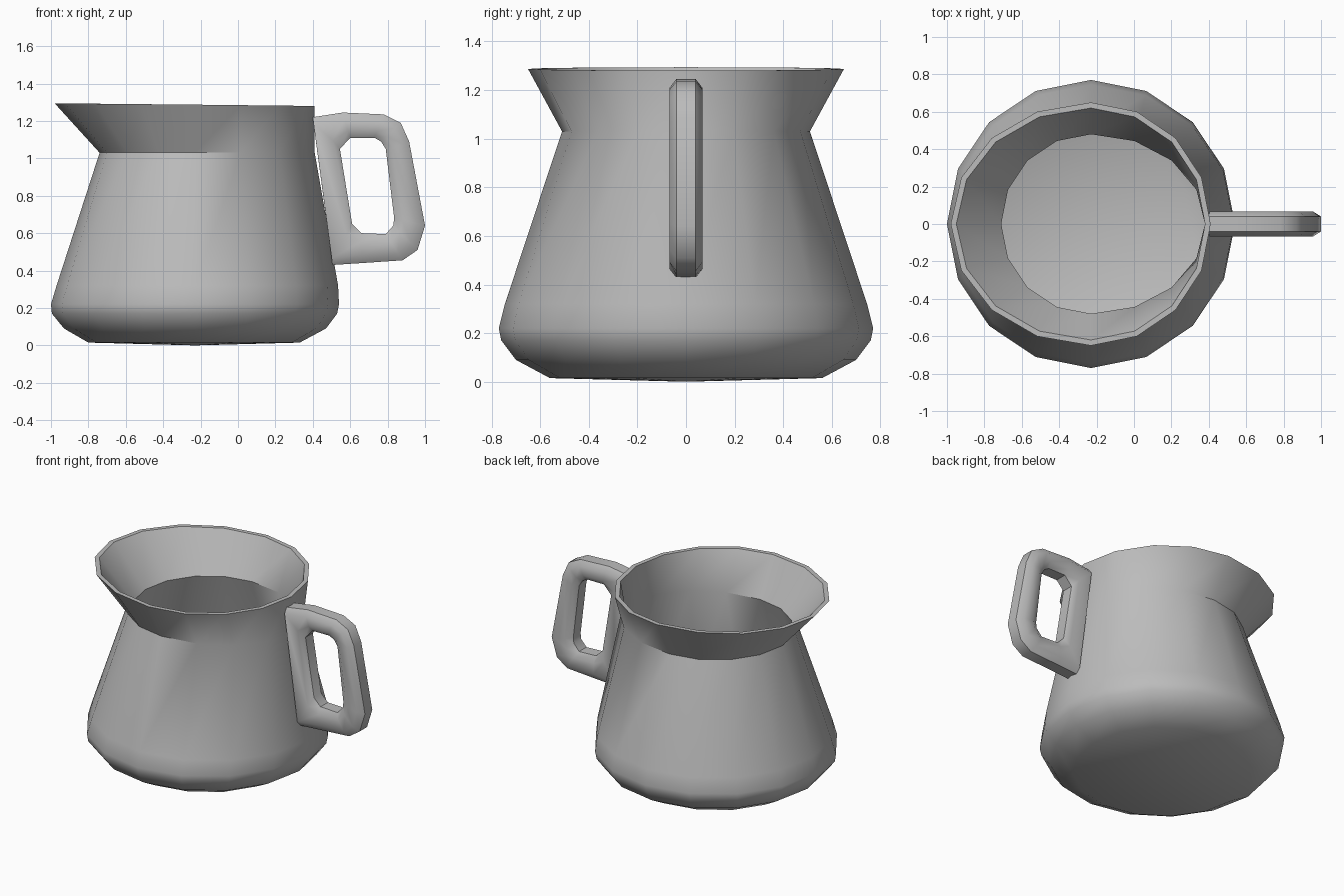
import bpy, bmesh, math
from mathutils import Vector

cube = bpy.data.objects.get("Cube")
if cube:
    bpy.data.objects.remove(cube, do_unlink=True)

grey = bpy.data.materials.new("plain grey")
grey.use_nodes = True
COLOUR = (0.5, 0.5, 0.5, 1)
grey.diffuse_color = COLOUR
grey.node_tree.nodes["Principled BSDF"].inputs["Base Color"].default_value = COLOUR

SIDES = 16
CENTRE_X = -0.23


def finish(bm, name, angle):
    bmesh.ops.recalc_face_normals(bm, faces=bm.faces)
    mesh = bpy.data.meshes.new(name)
    bm.to_mesh(mesh)
    bm.free()
    obj = bpy.data.objects.new(name, mesh)
    bpy.context.collection.objects.link(obj)
    mesh.materials.append(grey)
    bpy.ops.object.select_all(action='DESELECT')
    obj.select_set(True)
    bpy.context.view_layer.objects.active = obj
    bpy.ops.object.shade_smooth_by_angle(angle=math.radians(angle))
    return obj


def bridge(bm, a, b):
    n = len(a)
    for i in range(n):
        bm.faces.new((a[i], a[(i + 1) % n], b[(i + 1) % n], b[i]))


def ring(bm, spout, grip, depth, z, tilt=0.0):
    """Oval ring whose spout half and grip half have their own radius."""
    verts = []
    for i in range(SIDES):
        a = 2 * math.pi * i / SIDES
        c = math.cos(a)
        x = c * (grip if c > 0 else spout)
        verts.append(bm.verts.new((CENTRE_X + x, depth * math.sin(a), z - tilt * c)))
    return verts


# Jug body: outside from base to rim, then inside back down to the floor
WALL = 0.03
outer = [  # spout radius, grip radius, depth radius, height
    (0.57, 0.56, 0.56, 0.015),
    (0.70, 0.70, 0.70, 0.09),
    (0.765, 0.76, 0.76, 0.17),
    (0.77, 0.77, 0.77, 0.22),
    (0.74, 0.765, 0.745, 0.32),
    (0.51, 0.64, 0.51, 1.03),
    (0.75, 0.64, 0.65, 1.287),
]
bm = bmesh.new()
rings = [ring(bm, *p, tilt=0.007 if p is outer[-1] else 0) for p in outer]
for p in reversed(outer):
    s, g, d, z = p
    lift = WALL if z < 0.1 else 0
    rings.append(ring(bm, s - WALL, g - WALL, d - WALL, z + lift,
                      tilt=0.007 if p is outer[-1] else 0))
for a, b in zip(rings, rings[1:]):
    bridge(bm, a, b)
for loop, z in ((rings[0], 0.0), (rings[-1], 0.04)):
    hub = bm.verts.new((CENTRE_X, 0, z))
    for i in range(SIDES):
        bm.faces.new((loop[i], loop[(i + 1) % SIDES], hub))
finish(bm, "jug_body", 40)

# Handle: closed loop with a chamfered section, flat where it meets the body
stations = [  # outer x, z and inner x, z
    (0.40, 1.22, 0.545, 1.05),
    (0.56, 1.245, 0.60, 1.11),
    (0.78, 1.235, 0.73, 1.11),
    (0.87, 1.19, 0.765, 1.09),
    (0.915, 1.09, 0.79, 1.05),
    (1.00, 0.64, 0.835, 0.68),
    (0.96, 0.51, 0.83, 0.64),
    (0.88, 0.455, 0.79, 0.595),
    (0.66, 0.44, 0.66, 0.60),
    (0.505, 0.43, 0.61, 0.65),
]
NARROW, WIDE = 0.04, 0.068
bm = bmesh.new()
loops = []
for k, (ox, oz, ix, iz) in enumerate(stations):
    o, i = Vector((ox, 0, oz)), Vector((ix, 0, iz))
    near, far = o.lerp(i, 0.27), o.lerp(i, 0.73)
    if k == 0:
        near = o + Vector((0.004, 0, -0.035))
    elif k == len(stations) - 1:
        near = o + Vector((-0.004, 0, 0.035))
    half = [(o, NARROW), (near, WIDE), (far, WIDE), (i, NARROW)]
    section = half + [(p, -y) for p, y in reversed(half)]
    loops.append([bm.verts.new((p.x, y, p.z)) for p, y in section])
for k in range(len(loops)):
    bridge(bm, loops[k], loops[(k + 1) % len(loops)])
finish(bm, "handle", 40)
